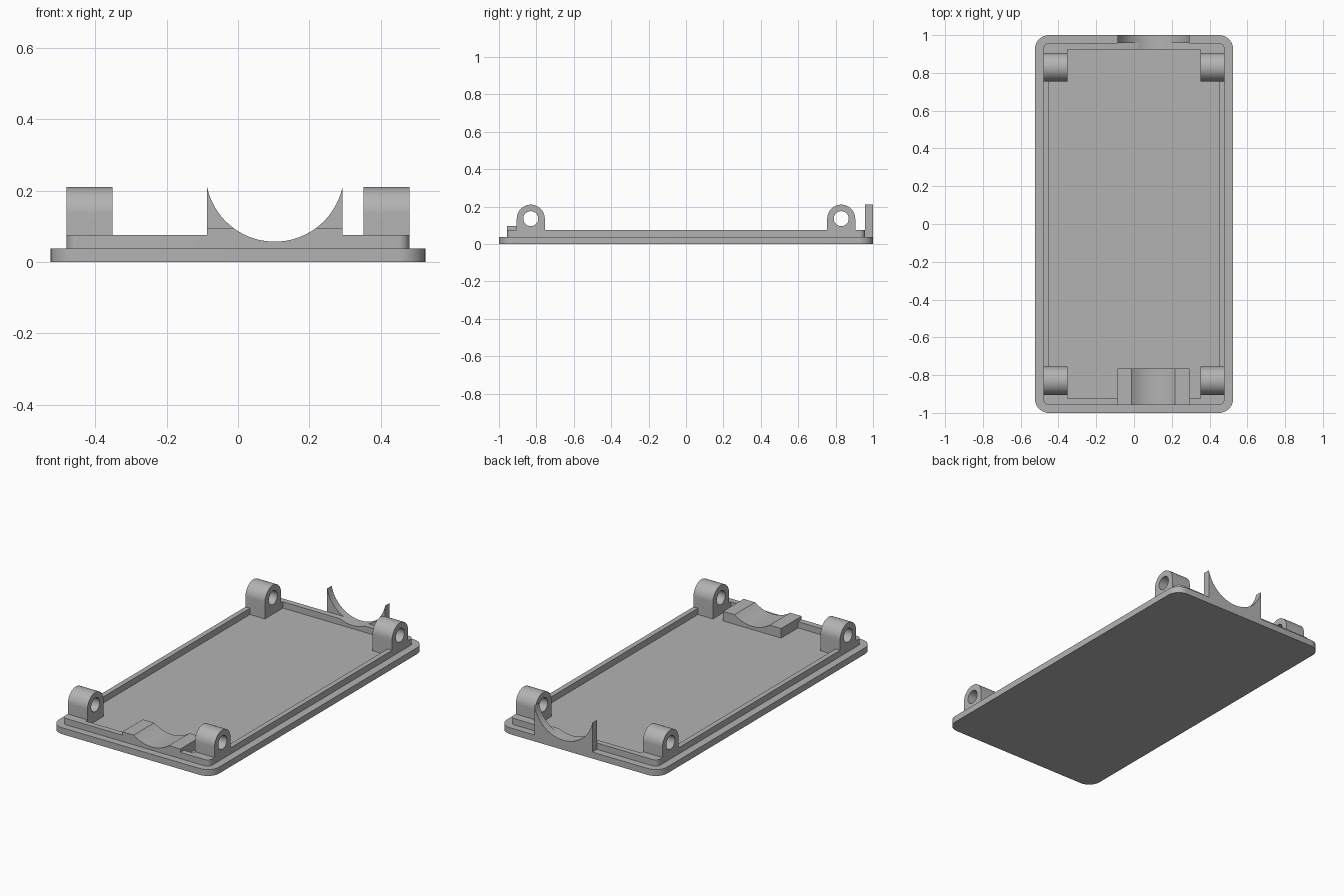
import bpy, bmesh, math

cube = bpy.data.objects.get("Cube")
if cube:
    bpy.data.objects.remove(cube, do_unlink=True)

grey = bpy.data.materials.new("grey plastic")
grey.use_nodes = True
grey.diffuse_color = (0.45, 0.45, 0.45, 1)
grey.node_tree.nodes["Principled BSDF"].inputs["Base Color"].default_value = (0.45, 0.45, 0.45, 1)

FLOOR, RIM_TOP = 0.038, 0.075
RIM_X, RIM_Y = 0.48, 0.957
PIPE_X, PIPE_Z, PIPE_R = 0.103, 0.251, 0.194
CRADLE_HALF = 0.19


def arc(cx, cy, r, start, end, steps):
    """Points on an arc, angles in degrees."""
    angles = [math.radians(start + (end - start) * i / steps) for i in range(steps + 1)]
    return [(cx + r * math.cos(a), cy + r * math.sin(a)) for a in angles]


def rounded_rect(hx, hy, r):
    points = []
    for i, (sx, sy) in enumerate([(1, 1), (-1, 1), (-1, -1), (1, -1)]):
        points += arc(sx * (hx - r), sy * (hy - r), r, 90 * i, 90 * i + 90, 10)
    return points


def extrude(name, profile, axis, low, high):
    """Extrude a closed 2D profile along an axis between two positions."""
    place = {"x": lambda u, v, w: (w, u, v),
             "y": lambda u, v, w: (u, w, v),
             "z": lambda u, v, w: (u, v, w)}[axis]
    bm = bmesh.new()
    face = bm.faces.new([bm.verts.new(place(u, v, low)) for u, v in profile])
    moved = bmesh.ops.extrude_face_region(bm, geom=[face])["geom"]
    start, end = place(0, 0, low), place(0, 0, high)
    bmesh.ops.translate(bm, verts=[g for g in moved if isinstance(g, bmesh.types.BMVert)],
                        vec=[e - s for s, e in zip(start, end)])
    bmesh.ops.recalc_face_normals(bm, faces=bm.faces)
    mesh = bpy.data.meshes.new(name)
    bm.to_mesh(mesh)
    bm.free()
    mesh.materials.append(grey)
    obj = bpy.data.objects.new(name, mesh)
    bpy.context.collection.objects.link(obj)
    return obj


def activate(obj):
    bpy.ops.object.select_all(action="DESELECT")
    obj.select_set(True)
    bpy.context.view_layer.objects.active = obj


def cut(obj, cutter):
    """Subtract the cutter from the object and discard the cutter."""
    activate(obj)
    mod = obj.modifiers.new("cut", "BOOLEAN")
    mod.operation, mod.solver, mod.object = "DIFFERENCE", "EXACT", cutter
    bpy.ops.object.modifier_apply(modifier=mod.name)
    bpy.data.objects.remove(cutter, do_unlink=True)


def circle(cx, cy, r, steps):
    return arc(cx, cy, r, 0, 360, steps)[:-1]


# Base plate
parts = [extrude("base_plate", rounded_rect(0.525, 1.0, 0.075), "z", 0, FLOOR)]

# Raised rim, with solid corners under the lugs
rim = extrude("rim", rounded_rect(RIM_X, RIM_Y, 0.03), "z", FLOOR, RIM_TOP)
quarter = [(0.45, 0.755), (0.352, 0.755), (0.352, 0.923)]
inside = []
for sx, sy in [(1, 1), (-1, 1), (-1, -1), (1, -1)]:
    corner = [(sx * x, sy * y) for x, y in quarter]
    inside += corner if sx * sy > 0 else corner[::-1]
cut(rim, extrude("rim_cutter", inside, "z", 0, 0.2))
cut(rim, extrude("pipe_cutter", circle(PIPE_X, PIPE_Z, PIPE_R, 96), "y", 0.8, 1.1))
left, right = PIPE_X - CRADLE_HALF, PIPE_X + CRADLE_HALF
notch = [(left, 0), (right, 0), (right, 0.2), (left, 0.2)]
cut(rim, extrude("notch_cutter", notch, "y", -1.1, -0.8))
parts.append(rim)


# Pipe cradles: a block with a round trough
def cradle(name, top, low, high):
    if top:
        half = math.degrees(math.acos((PIPE_Z - top) / PIPE_R))
        shoulders = [(right, top)], [(left, top)]
    else:
        half = math.degrees(math.asin(CRADLE_HALF / PIPE_R))
        shoulders = [], []
    trough = arc(PIPE_X, PIPE_Z, PIPE_R, 270 + half, 270 - half, 40)
    profile = [(left, FLOOR), (right, FLOOR)] + shoulders[0] + trough + shoulders[1]
    return extrude(name, profile, "y", low, high)


parts.append(cradle("front_cradle", 0.095, -RIM_Y, -0.765))
parts.append(cradle("back_cradle", None, RIM_Y, 1.0))

# Four hinge lugs with round tops and through holes
for side, sx in [("left", 1), ("right", -1)]:
    for end, sy in [("front", -1), ("back", 1)]:
        y = sy * 0.83
        profile = [(y - 0.075, RIM_TOP), (y + 0.075, RIM_TOP)] + arc(y, 0.135, 0.075, 0, 180, 28)
        lug = extrude(f"{end}_{side}_lug", profile, "x", sx * 0.352, sx * RIM_X)
        cut(lug, extrude("hole_cutter", circle(y, 0.135, 0.04, 40), "x", sx * 0.3, sx * 0.6))
        parts.append(lug)

for part in parts:
    activate(part)
    bpy.ops.object.shade_smooth_by_angle(angle=math.radians(30))
